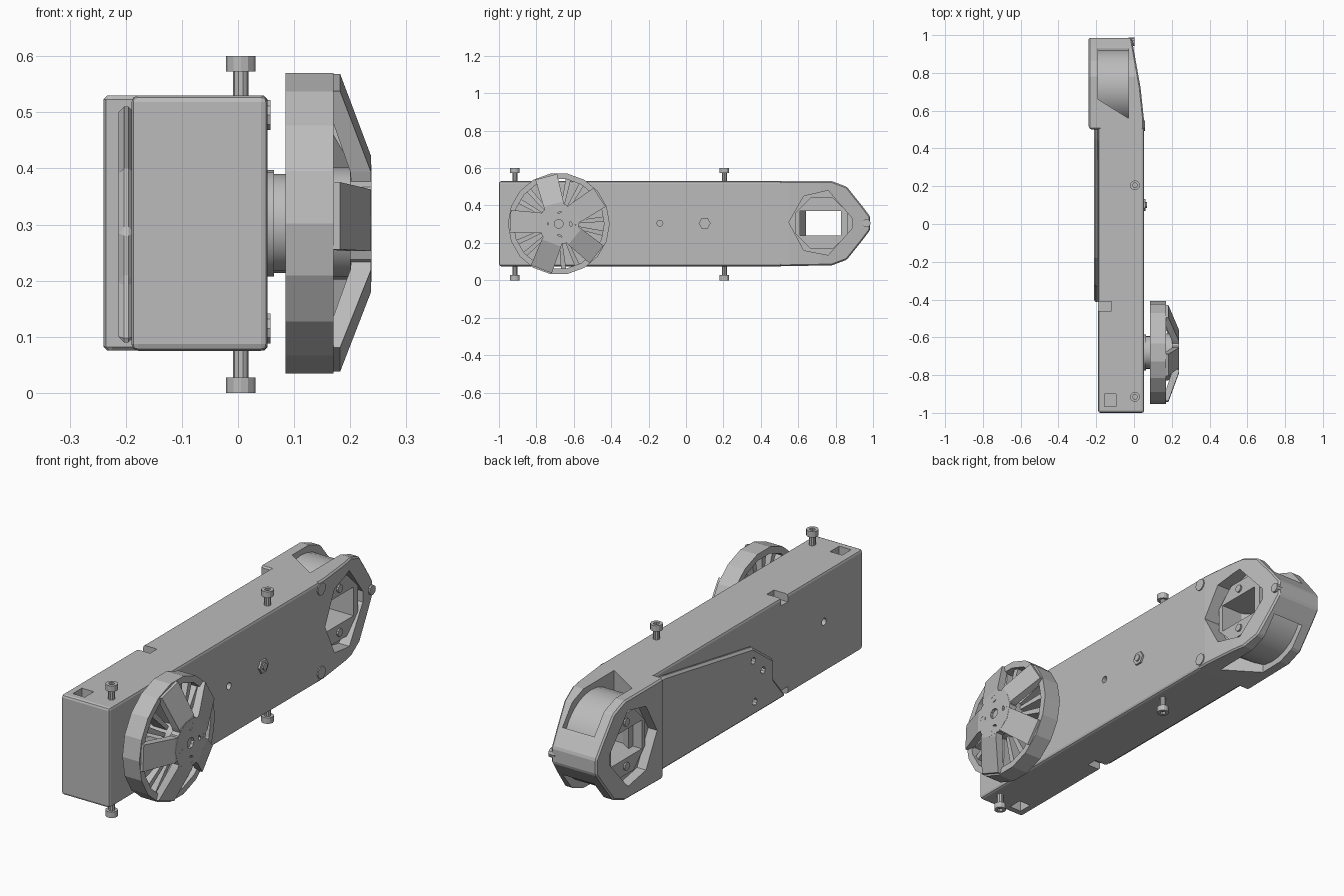
import bpy, bmesh, math
from mathutils import Vector, Matrix

if "Cube" in bpy.data.objects:
    bpy.data.objects.remove(bpy.data.objects["Cube"])

grey = bpy.data.materials.new("plain grey")
grey.use_nodes = True
grey.diffuse_color = (0.5, 0.5, 0.5, 1)
grey.node_tree.nodes["Principled BSDF"].inputs["Base Color"].default_value = (0.5, 0.5, 0.5, 1)


def finish(name, bm):
    bmesh.ops.recalc_face_normals(bm, faces=bm.faces)
    mesh = bpy.data.meshes.new(name)
    bm.to_mesh(mesh)
    bm.free()
    mesh.materials.append(grey)
    ob = bpy.data.objects.new(name, mesh)
    bpy.context.collection.objects.link(ob)
    return ob


def prism(name, profile, lo, hi, axis="x"):
    """Extrude a yz profile along x, or an xy profile along z."""
    bm = bmesh.new()
    place = (lambda p, t: (t, *p)) if axis == "x" else (lambda p, t: (*p, t))
    face = bm.faces.new([bm.verts.new(place(p, lo)) for p in profile])
    out = bmesh.ops.extrude_face_region(bm, geom=[face])
    shift = Vector(place((0, 0), hi - lo))
    for v in out["geom"]:
        if isinstance(v, bmesh.types.BMVert):
            v.co += shift
    return finish(name, bm)


def box(name, x0, x1, y0, y1, z0, z1):
    return prism(name, [(y0, z0), (y1, z0), (y1, z1), (y0, z1)], x0, x1)


def ngon(cy, cz, r, n, turn=0):
    return [(cy + r * math.cos(turn + math.tau * i / n),
             cz + r * math.sin(turn + math.tau * i / n)) for i in range(n)]


def disc(name, y, z, r, x0, x1, n=16, turn=0):
    return prism(name, ngon(y, z, r, n, turn), x0, x1)


def boolean(ob, cutter, operation="DIFFERENCE"):
    mod = ob.modifiers.new("cut", "BOOLEAN")
    mod.object, mod.operation, mod.solver = cutter, operation, "EXACT"
    bpy.context.view_layer.objects.active = ob
    bpy.ops.object.modifier_apply(modifier=mod.name)
    bpy.data.objects.remove(cutter)


def bevel(ob, width, segments=2):
    mod = ob.modifiers.new("bevel", "BEVEL")
    mod.width, mod.segments, mod.limit_method = width, segments, "ANGLE"
    bpy.context.view_layer.objects.active = ob
    bpy.ops.object.modifier_apply(modifier=mod.name)


MID = 0.305  # height of the long axis
BOT, TOP = 0.075, 0.53

# Long body with notches and pockets on its upper and lower edges
body = box("body", -0.19, 0.053, -1, 0.52, BOT, TOP)
bevel(body, 0.012)
for z in (BOT, TOP):
    boolean(body, box("notch", -0.25, -0.12, -0.46, -0.41, z - 0.035, z + 0.035))
    boolean(body, box("pocket", -0.155, -0.095, -0.965, -0.9, z - 0.05, z + 0.05))
boolean(body, disc("hole", -0.14, MID, 0.016, 0.02, 0.1))
boolean(body, disc("hole", -0.72, MID, 0.016, -0.3, -0.15))

# Raised slab along the flank, tapering forward
slab = prism("side_slab", [(0.55, 0.51), (0.45, 0.51), (-0.18, 0.4), (-0.33, 0.29),
                           (-0.33, 0.2), (-0.42, 0.09), (0.55, 0.09)], -0.213, -0.185)
bevel(slab, 0.01, 1)
for y, z in ((-0.18, 0.34), (-0.25, 0.27), (-0.19, 0.15)):
    boolean(slab, disc("hole", y, z, 0.016, -0.3, -0.195, 10))

# Pointed rear head: side outline intersected with plan outline
upper = [(0.78, TOP), (0.86, 0.5), (0.94, 0.4), (0.985, 0.34)]
outline = [(0.5, TOP)] + upper + [(y, 2 * MID - z) for y, z in reversed(upper)] + [(0.5, BOT)]
head = prism("rear_head", outline, -0.3, 0.1)
plan = [(-0.19, 0.5), (0.053, 0.5), (0.053, 0.55), (0.035, 0.72), (-0.015, 1),
        (-0.24, 1), (-0.24, 0.51), (-0.23, 0.5)]
boolean(head, prism("plan", plan, 0, 1, "z"), "INTERSECT")
bevel(head, 0.012, 1)
channel = [(-0.19, 0.66), (-0.03, 0.56), (-0.03, 0.93), (-0.19, 0.93)]
boolean(head, prism("channel", channel, 0, 1, "z"))
opening = [(0.55, 0.31), (0.63, 0.45), (0.76, 0.48), (0.89, 0.33),
           (0.89, 0.28), (0.76, 0.135), (0.63, 0.16)]
boolean(head, prism("opening", opening, -0.05, 0.2))
boolean(head, prism("opening", opening, -0.4, -0.16))

# Drum between the head's two cheeks, with a window through it
drum = disc("head_drum", 0.725, MID, 0.2, -0.195, -0.025, 28)
lip = disc("head_drum_lip", 0.725, MID, 0.15, -0.205, 0.0, 8, math.pi / 8)
for part in (drum, lip):
    boolean(part, box("window", -0.4, 0.2, 0.61, 0.83, 0.24, 0.37))
for dz in (-0.1, 0.1):
    for x0, x1 in ((-0.212, -0.2), (-0.005, 0.008)):
        disc("drum_screw", 0.725, MID + dz, 0.018, x0, x1, 10)

# Small fasteners on the flank
disc("flank_nut", 0.1, MID, 0.032, 0.045, 0.062, 6)
disc("flank_bolt", 0.1, MID, 0.016, 0.045, 0.068, 10)
disc("tip_bolt", 0.965, MID, 0.022, -0.03, 0.002, 10)
for z in (0.115, 0.495):
    disc("corner_boss", 0.52, z, 0.028, 0.04, 0.058, 10)


# Adjusting screws standing out above and below
def z_disc(name, y, r, z0, z1, n):
    return prism(name, ngon(0.005, y, r, n), z0, z1, "z")


for y in (-0.915, 0.205):
    for side in (-1, 1):
        span = lambda a, b: sorted((0.3 + side * a, 0.3 + side * b))
        z_disc("screw_shank", y, 0.014, *span(0.2, 0.28), 10)
        head_part = z_disc("screw_head", y, 0.026, *span(0.273, 0.3), 12)
        boolean(head_part, z_disc("socket", y, 0.013, *span(0.288, 0.32), 6))

# Wheel: axle, rim, inner fins, hub and sloping spokes
WY, WZ, R = -0.68, 0.302, 0.272
disc("axle_flange", WY, WZ, 0.095, 0.045, 0.064, 20)
disc("axle", WY, WZ, 0.088, 0.06, 0.09, 20)
rim = disc("wheel_rim", WY, WZ, R, 0.085, 0.17, 18)
boolean(rim, disc("bore", WY, WZ, R - 0.03, 0, 0.3, 18))
disc("inner_hub", WY, WZ, 0.1, 0.085, 0.205, 20)
hub = disc("wheel_hub", WY, WZ, 0.11, 0.2, 0.238, 10)
for i in range(4):
    a = i * math.pi / 2
    boolean(hub, disc("hole", WY + 0.075 * math.cos(a), WZ + 0.075 * math.sin(a),
                      0.018, 0.215, 0.3, 10))
boolean(hub, disc("hole", WY, WZ, 0.024, 0.225, 0.3, 10))


def radial_bar(name, angle, stations):
    """Tapered bar; each station is radius, half width, back x, front x."""
    bm = bmesh.new()
    turn = Matrix.Translation((0, WY, WZ)) @ Matrix.Rotation(angle, 4, "X")
    rings = [[bm.verts.new(turn @ Vector((x, r, w * s)))
              for x, s in ((x0, -1), (x1, -1), (x1, 1), (x0, 1))]
             for r, w, x0, x1 in stations]
    for a, b in zip(rings, rings[1:]):
        for k in range(4):
            bm.faces.new((a[k], a[k - 1], b[k - 1], b[k]))
    bm.faces.new(rings[0])
    bm.faces.new(rings[-1])
    return finish(name, bm)


for i in range(5):
    a = math.radians(33 + 72 * i)
    radial_bar("wheel_spoke", a, [(0.06, 0.05, 0.205, 0.238), (0.11, 0.055, 0.2, 0.237),
                                  (R - 0.012, 0.06, 0.15, 0.182)])
    for k in (-27, -9, 9, 27):
        radial_bar("inner_fin", a + math.radians(k),
                   [(0.09, 0.008, 0.1, 0.17), (R - 0.02, 0.014, 0.1, 0.15)])

# Soft shading on round parts only, keeping hard edges
bpy.ops.object.select_all(action="DESELECT")
for ob in bpy.data.objects:
    if ob.type == "MESH" and ob.name.startswith(("axle", "head_drum", "inner_hub", "screw_shank")):
        ob.select_set(True)
        bpy.context.view_layer.objects.active = ob
bpy.ops.object.shade_smooth_by_angle(angle=math.radians(30))
